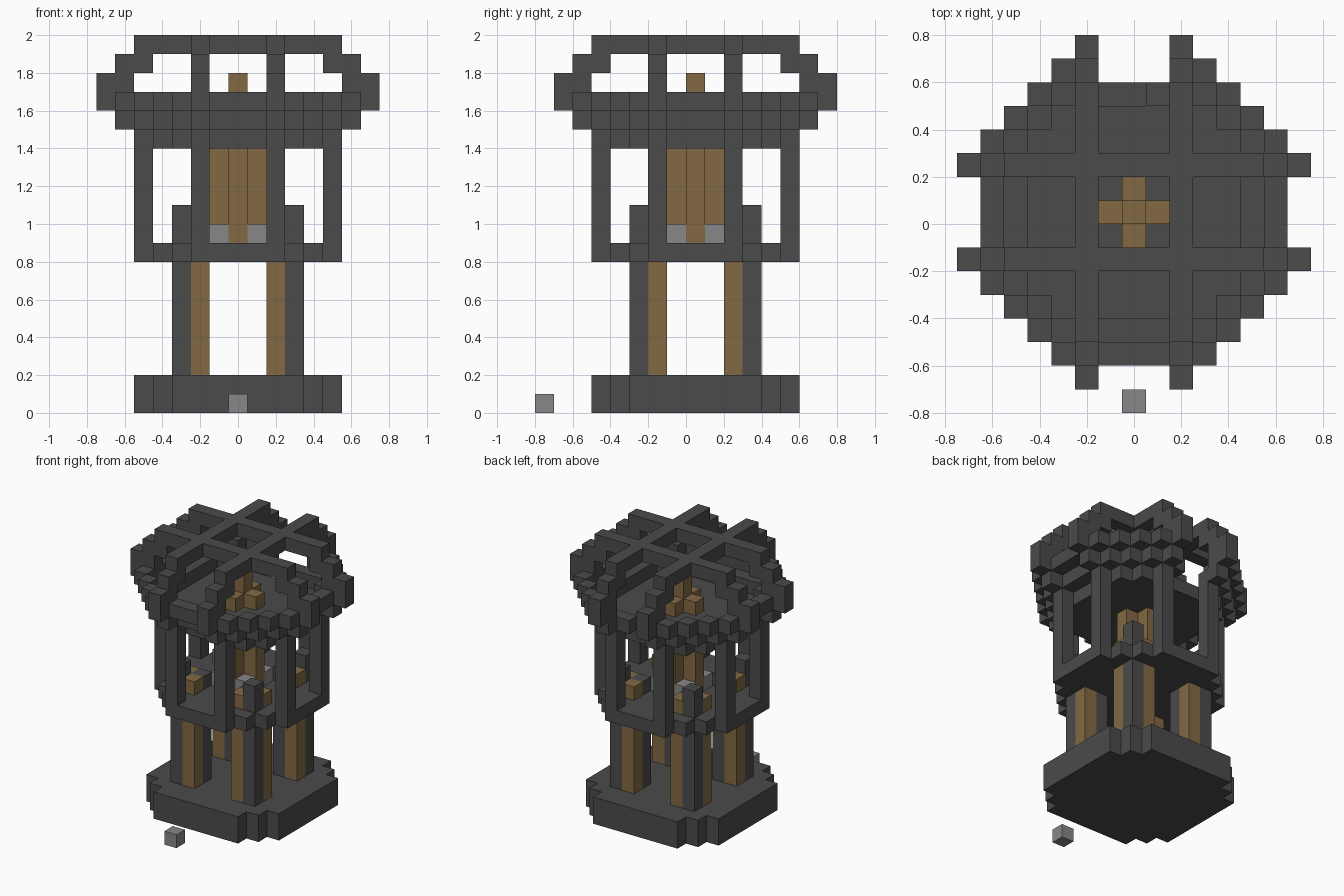
import bpy
from mathutils import Vector

cube = bpy.data.objects.get("Cube")
if cube:
    bpy.data.objects.remove(cube, do_unlink=True)

SIZE = 0.1            # edge of one block
SHIFT_Y = 0.05        # tower axis sits slightly behind the centre


def material(name, rgb):
    m = bpy.data.materials.new(name)
    m.use_nodes = True
    colour = (*rgb, 1)
    m.diffuse_color = colour
    m.node_tree.nodes["Principled BSDF"].inputs["Base Color"].default_value = colour
    return m


STONE = material("dark stone", (0.07, 0.07, 0.07))
WOOD = material("brown wood", (0.225, 0.142, 0.056))
GREY = material("light grey stone", (0.245, 0.245, 0.245))

parts = {}            # part name -> (material, blocks)
taken = set()         # every filled block


def part(name, mat, blocks):
    """Claim the blocks that no earlier part has filled."""
    own = set(blocks) - taken
    taken.update(own)
    parts[name] = (mat, own)


def octagon(radius, reach):
    span = range(-radius, radius + 1)
    return {(x, y) for x in span for y in span if abs(x) + abs(y) <= reach}


def extrude(outline, low, high):
    return {(x, y, z) for x, y in outline for z in range(low, high)}


def mirrored(points):
    """Four-way mirror in x and y."""
    return {(sx * x, sy * y) for x, y in points for sx in (1, -1) for sy in (1, -1)}


def swapped(blocks):
    return blocks | {(y, x, z) for x, y, z in blocks}


# Stepped base and the raised floor
part("base", STONE, extrude(octagon(5, 8), 0, 2))
part("raised_floor", STONE, extrude(octagon(5, 7), 8, 9))

# Four chequered legs that poke through the floor
part("leg_corners", STONE, extrude(mirrored([(3, 3)]), 2, 11))
part("leg_cores", STONE, extrude(mirrored([(2, 2)]), 2, 10))
part("leg_sides", WOOD, extrude(mirrored([(2, 3), (3, 2)]), 2, 10))

# Central wooden column with grey blocks at its foot
cross = mirrored([(0, 0), (1, 0), (0, 1)])
part("centre_column", WOOD, extrude(cross, 9, 16) | extrude([(0, 0)], 9, 18))
part("column_feet", GREY, extrude(mirrored([(1, 1)]), 9, 10))

# Outer posts
part("posts", STONE, extrude(mirrored([(2, 5), (5, 2)]), 9, 15))

# Upper bowl: a plate and two widening rings, with an opening at the back
part("bowl_floor", STONE, extrude(octagon(4, 7), 14, 15))
low_ring = octagon(5, 8) - octagon(4, 7) - {(-1, 5), (0, 5)}
part("bowl_lower_ring", STONE, extrude(low_ring, 15, 16))
high_ring = octagon(6, 9) - octagon(5, 8) - {(x, 6) for x in (-1, 0, 1)}
part("bowl_upper_ring", STONE, extrude(high_ring, 16, 17))

# Crossing arches over the bowl
arch = [(6, 15), (7, 16), (6, 16), (7, 17), (6, 17), (6, 18), (5, 18)]
arch += [(x, 19) for x in range(6)]
ribs = {(s * x, y, z) for x, z in arch for s in (1, -1) for y in (-2, 2)}
part("arches", STONE, swapped(ribs))

# Loose block in front
loose = Vector((0, -0.75, 0.05))


def build(name, mat, quads):
    """Weld the outer block sides into one object."""
    index, faces = {}, []
    for quad in quads:
        faces.append([index.setdefault(tuple(c), len(index)) for c in quad])
    mesh = bpy.data.meshes.new(name)
    mesh.from_pydata([Vector(c) * SIZE + Vector((0, SHIFT_Y, 0)) for c in index], [], faces)
    mesh.materials.append(mat)
    obj = bpy.data.objects.new(name, mesh)
    bpy.context.collection.objects.link(obj)


def outer_sides(blocks):
    for block in blocks:
        centre = Vector(block) + Vector((0, 0, 0.5))
        for axis in range(3):
            for sign in (1, -1):
                near = list(block)
                near[axis] += sign
                if tuple(near) in taken:
                    continue
                out, u, v = Vector(), Vector(), Vector()
                out[axis] = sign / 2
                u[(axis + 1) % 3] = sign / 2
                v[(axis + 2) % 3] = 0.5
                mid = centre + out
                yield [mid - u - v, mid + u - v, mid + u + v, mid - u + v]


for name, (mat, blocks) in parts.items():
    build(name, mat, outer_sides(blocks))

bpy.ops.mesh.primitive_cube_add(size=SIZE, location=loose)
block = bpy.context.object
block.name = "loose_block"
block.data.materials.append(GREY)
